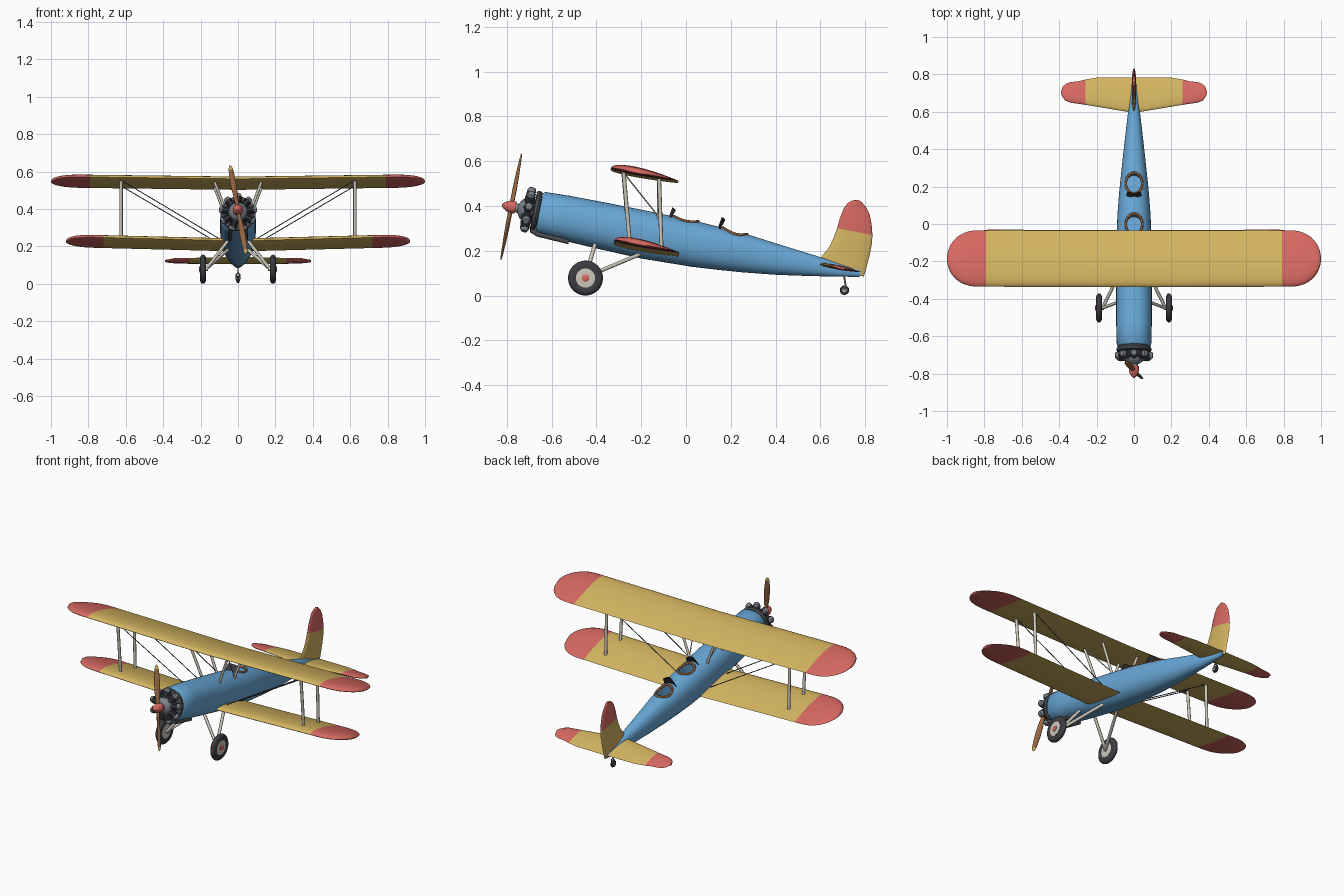
import bpy, bmesh, math
from mathutils import Matrix, Vector

if "Cube" in bpy.data.objects:
    bpy.data.objects.remove(bpy.data.objects["Cube"])

# The aeroplane is built level, then pitched nose-up to sit on its tail wheel
M = Matrix.Rotation(math.radians(-11), 4, 'X')
MI = M.inverted()


def W(x, y, z):
    """ground-frame point to level aeroplane frame"""
    return MI @ Vector((x, y, z))


def mat(name, c):
    m = bpy.data.materials.new(name)
    m.diffuse_color = (*c, 1)
    m.use_nodes = True
    m.node_tree.nodes["Principled BSDF"].inputs["Base Color"].default_value = m.diffuse_color
    return m


BLUE = mat("sky blue", (.14, .39, .68))
YELLOW = mat("wing yellow", (.66, .46, .12))
RED = mat("tip red", (.68, .14, .12))
CREAM = mat("strut cream", (.62, .58, .50))
BLACK = mat("tyre black", (.045, .045, .055))
GREY = mat("engine grey", (.20, .22, .25))
DARK = mat("dark metal", (.07, .075, .085))
WOOD = mat("propeller wood", (.32, .14, .06))
LEATHER = mat("leather brown", (.24, .10, .04))


def finish(ob, mats, angle=40):
    if not ob.data.materials:
        for m in mats:
            ob.data.materials.append(m)
    ob.matrix_world = M
    bpy.ops.object.select_all(action='DESELECT')
    ob.select_set(True)
    bpy.context.view_layer.objects.active = ob
    if angle:
        bpy.ops.object.shade_smooth_by_angle(angle=math.radians(angle))
    return ob


def loft(name, groups, mats, rule=None, angle=40):
    """skin each group of closed rings, capped at both ends"""
    bm = bmesh.new()
    for rings in groups:
        vs = [[bm.verts.new(p) for p in r] for r in rings]
        n = len(vs[0])
        for a, b in zip(vs, vs[1:]):
            for i in range(n):
                bm.faces.new((a[i], a[(i + 1) % n], b[(i + 1) % n], b[i]))
        bm.faces.new(vs[0])
        bm.faces.new(vs[-1])
    bmesh.ops.remove_doubles(bm, verts=bm.verts, dist=1e-5)
    bmesh.ops.dissolve_degenerate(bm, edges=bm.edges, dist=1e-6)
    bmesh.ops.recalc_face_normals(bm, faces=bm.faces)
    if rule:
        for f in bm.faces:
            f.material_index = int(rule(f.calc_center_median()))
    me = bpy.data.meshes.new(name)
    bm.to_mesh(me)
    bm.free()
    ob = bpy.data.objects.new(name, me)
    bpy.context.collection.objects.link(ob)
    return finish(ob, mats, angle)


def lathe(name, places, prof, m, n=24):
    """revolve (radius, distance) profile about each (origin, axis)"""
    groups = []
    for o, ax in places:
        q = Vector(ax).to_track_quat('Z', 'Y')
        groups.append([[Vector(o) + q @ Vector((r * math.cos(2 * math.pi * i / n),
                       r * math.sin(2 * math.pi * i / n), d)) for i in range(n)] for r, d in prof])
    return loft(name, groups, [m])


def tubes(name, paths, r, m, cyclic=False):
    cu = bpy.data.curves.new(name, 'CURVE')
    cu.dimensions = '3D'
    cu.bevel_depth, cu.bevel_resolution, cu.use_fill_caps = r, 2, True
    for p in paths:
        s = cu.splines.new('POLY')
        s.points.add(len(p) - 1)
        for pt, co in zip(s.points, p):
            pt.co = (*co, 1)
        s.use_cyclic_u = cyclic
    ob = bpy.data.objects.new(name, cu)
    bpy.context.collection.objects.link(ob)
    finish(ob, [m], 0)
    bpy.ops.object.convert(target='MESH')
    return finish(bpy.context.object, [m], 50)


def both(*pts):
    return [[(s * p[0], p[1], p[2]) for p in pts] for s in (1, -1)]


# Fuselage: y, bottom z, top z, half width
ST = [(-.715, .152, .326, .084), (-.705, .144, .334, .092), (-.6, .137, .338, .095),
      (-.43, .130, .339, .095), (-.23, .124, .338, .095), (0, .131, .334, .089),
      (.12, .140, .327, .080), (.23, .150, .319, .069), (.38, .168, .302, .053),
      (.52, .190, .287, .037), (.65, .212, .272, .022), (.745, .230, .262, .010)]
N = 2.25


def body_top(x, y):
    for a, b in zip(ST, ST[1:]):
        if a[0] <= y <= b[0]:
            t = (y - a[0]) / (b[0] - a[0])
            bot, top, w = (a[k] + t * (b[k] - a[k]) for k in (1, 2, 3))
            return (bot + top) / 2 + (top - bot) / 2 * (1 - min(1, abs(x) / w) ** N) ** (1 / N)


def sup(v):
    return math.copysign(abs(v) ** (2 / N), v)


ANG = [2 * math.pi * i / 40 for i in range(40)]
body = loft("fuselage", [[[(w * sup(math.cos(a)), y, (b + t) / 2 + (t - b) / 2 * sup(math.sin(a)))
            for a in ANG] for y, b, t, w in ST]], [BLUE])

# Cockpit openings, padded rims and windscreens
for label, c in (("front", -.065), ("rear", .16)):
    oval = [(.044 * math.cos(a), c + .056 * math.sin(a)) for a in ANG]
    cut = loft("cockpit_cutter", [[[(x, y, z) for x, y in oval] for z in (.25, .45)]], [BLUE])
    cut.hide_render = True
    mod = body.modifiers.new("hole", 'BOOLEAN')
    mod.operation, mod.object, mod.solver = 'DIFFERENCE', cut, 'EXACT'
    bpy.context.view_layer.objects.active = body
    bpy.ops.object.modifier_apply(modifier="hole")
    bpy.data.objects.remove(cut)
    tubes(label + "_cockpit_rim", [[(x, y, body_top(x, y)) for x, y in oval]], .007, LEATHER, True)
    xs = [-.04, -.02, 0, .02, .04]
    base = [(x, c - .085 + .35 * abs(x), body_top(x, c - .08) - .004) for x in xs]
    top = [(x * .85, y + .015, .374 - 6 * x * x) for x, y, z in base]
    loft(label + "_windscreen", [[base + top[::-1], [(x, y + .004, z) for x, y, z in base + top[::-1]]]],
         [BLACK], angle=20)
finish(body, [BLUE])


# Flying surfaces
def wing(name, stations, th, low, red):
    """stations (x, leading y, trailing y, z, thickness factor) for the +x half"""
    full = [(-s[0], *s[1:]) for s in stations[:0:-1]] + stations
    ts = [(1 - math.cos(math.pi * i / 12)) / 2 for i in range(13)]
    foil = [(t, th * 2.6 * math.sqrt(t) * (1 - t)) for t in ts]
    foil += [(t, -low * 2.6 * math.sqrt(t) * (1 - t)) for t in ts[-2:0:-1]]
    rings = [[(x, a + t * (b - a), z + h * k) for t, h in foil] for x, a, b, z, k in full]
    return loft(name, [rings], [YELLOW, RED], lambda c: abs(c.x) > red)


def main_wing(name, span, y0, y1, z, rise, red, xs):
    st = [(x, y0, y1, z + rise * x / span, 1) for x in (0, .3, .6, red, xs)]
    for i in range(1, 11):
        u = math.sin(math.pi / 2 * i / 10)
        f = max(.01, math.sqrt(1 - u ** 2.3))
        m, h, x = y0 + .49 * (y1 - y0), (y1 - y0) / 2, xs + u * (span - xs)
        st.append((x, m - .98 * h * f, m + 1.02 * h * f, z + rise * x / span, f ** .6))
    return wing(name, st, .025, .010, red)


main_wing("upper_wing", 1.0, -.438, -.131, .486, .013, .79, .83)
main_wing("lower_wing", .92, -.362, -.066, .163, .024, .72, .76)
TP = [(0, .556, .750), (.2, .590, .748), (.26, .600, .738), (.30, .606, .728), (.34, .612, .724),
      (.365, .622, .714), (.382, .640, .698), (.39, .662, .672)]
wing("tailplane", [(x, a, b, .252, 1 if x < .36 else .6) for x, a, b in TP], .011, .009, .26)

# Fin and rudder: z, leading y, trailing y
FIN = [(.235, .55, .763), (.265, .55, .767), (.335, .587, .771), (.384, .599, .771), (.424, .605, .766),
       (.471, .609, .753), (.515, .617, .735), (.543, .629, .712), (.558, .647, .693), (.565, .667, .677)]
loft("tail_fin", [[[((.012 if z < .5 else .008) * math.sin(a), (p + q) / 2 - (q - p) / 2 * math.cos(a), z)
     for a in ANG[::2]] for z, p, q in FIN]], [YELLOW, RED], lambda c: c.z > .424)

# Struts and bracing wires
tubes("wing_struts", both((.625, -.381, .496), (.625, -.290, .178)) +
      both((.625, -.219, .496), (.625, -.146, .178)), .009, CREAM)
tubes("cabane_struts", both((.128, -.381, .488), (.058, -.330, .310)) +
      both((.128, -.219, .490), (.058, -.185, .310)), .008, CREAM)
tubes("cabane_wires", both((.122, -.37, .478), (.062, -.19, .325)), .003, CREAM)
tubes("bracing_wires", both((.615, -.375, .485), (.085, -.29, .18)) +
      both((.615, -.215, .485), (.085, -.15, .18)), .0025, DARK)

# Landing gear
A = W(.168, -.449, .082)
tubes("gear_struts", both(A, W(.05, -.405, .235)) + both(A, W(.05, -.205, .185)), .009, CREAM)
tubes("axles", both(W(.16, -.449, .079), W(.19, -.449, .079)), .01, CREAM)
hubs = [(W(s * .187, -.449, .078), (s, 0, 0)) for s in (1, -1)]
lathe("main_tyres", hubs, [(.04, -.012), (.055, -.016), (.068, -.014), (.076, -.007), (.078, 0),
      (.076, .007), (.068, .014), (.055, .016), (.04, .012)], BLACK, 40)
lathe("wheel_discs", hubs, [(.0, -.016), (.043, -.0135), (.043, .0135), (.0, .017)], CREAM, 32)
lathe("wheel_caps", hubs, [(.017, .005), (.017, .018), (.010, .021), (0, .022)], RED, 20)
tw = W(0, .708, .024)
lathe("tail_tyre", [(tw, (1, 0, 0))], [(.01, -.008), (.018, -.007), (.021, 0), (.018, .007), (.01, .008)], BLACK)
lathe("tail_wheel_disc", [(tw, (1, 0, 0))], [(.009, -.01), (.009, .01)], CREAM, 16)
tubes("tail_wheel_fork", both((.011, tw.y, tw.z), (.009, tw.y, tw.z + .027), (0, tw.y - .004, tw.z + .034),
      W(0, .705, .095))[:2], .004, GREY)

# Radial engine
E = Vector((0, -.765, .24))
nose = (0, -1, 0)
lathe("crankcase", [(E, nose)], [(.048, -.05), (.05, .018), (.042, .032), (.022, .045), (.016, .08), (0, .08)], GREY, 32)
lathe("exhaust_ring", [(E, nose)], [(.06, -.05), (.088, -.048), (.094, -.038), (.092, -.026), (.06, -.022)], DARK, 40)
spokes = [Vector((math.sin(k * math.tau / 9), 0, math.cos(k * math.tau / 9))) for k in range(9)]
fins = [(r, .035 + i * .009 + d) for i in range(6) for r, d in ((.016, 0), (.021, .002), (.021, .006))]
lathe("cylinders", [(E, s) for s in spokes], fins, DARK, 16)
lathe("cylinder_heads", [(E, s) for s in spokes], [(.018, .084), (.019, .093), (.014, .102), (0, .104)], GREY, 16)
tubes("push_rods", [[E + s * .04 + Vector((0, -.022, 0)), E + s * .095 + Vector((0, -.016, 0))] for s in spokes],
      .0035, GREY)
tubes("exhaust_pipes", both((.04, -.735, .155), (.042, -.70, .142), (.042, -.56, .136)), .011, DARK)

# Propeller and spinner
P = Vector((0, -.842, .24))
BL = [(0, .010, .010, .9), (.03, .010, .009, .8), (.08, .015, .006, .6), (.14, .017, .005, .42),
      (.19, .015, .004, .33), (.222, .0125, .0035, .28), (.238, .008, .003, .26), (.246, .002, .001, .25)]
blades = []
for turn in (0, math.pi):
    R = Matrix.Rotation(turn - math.radians(10), 3, 'Y')
    blades.append([[P + R @ Vector((w * math.cos(a) * math.cos(t) - h * math.sin(a) * math.sin(t),
                  w * math.cos(a) * math.sin(t) + h * math.sin(a) * math.cos(t), r))
                  for a in ANG[::2]] for r, w, h, t in BL])
loft("propeller", blades, [WOOD, YELLOW], lambda c: (c - P).length > .222)
lathe("spinner", [(P, nose)], [(0, -.02), (.027, -.02), (.028, 0), (.023, .018), (.013, .034), (.005, .042), (0, .043)], RED)
